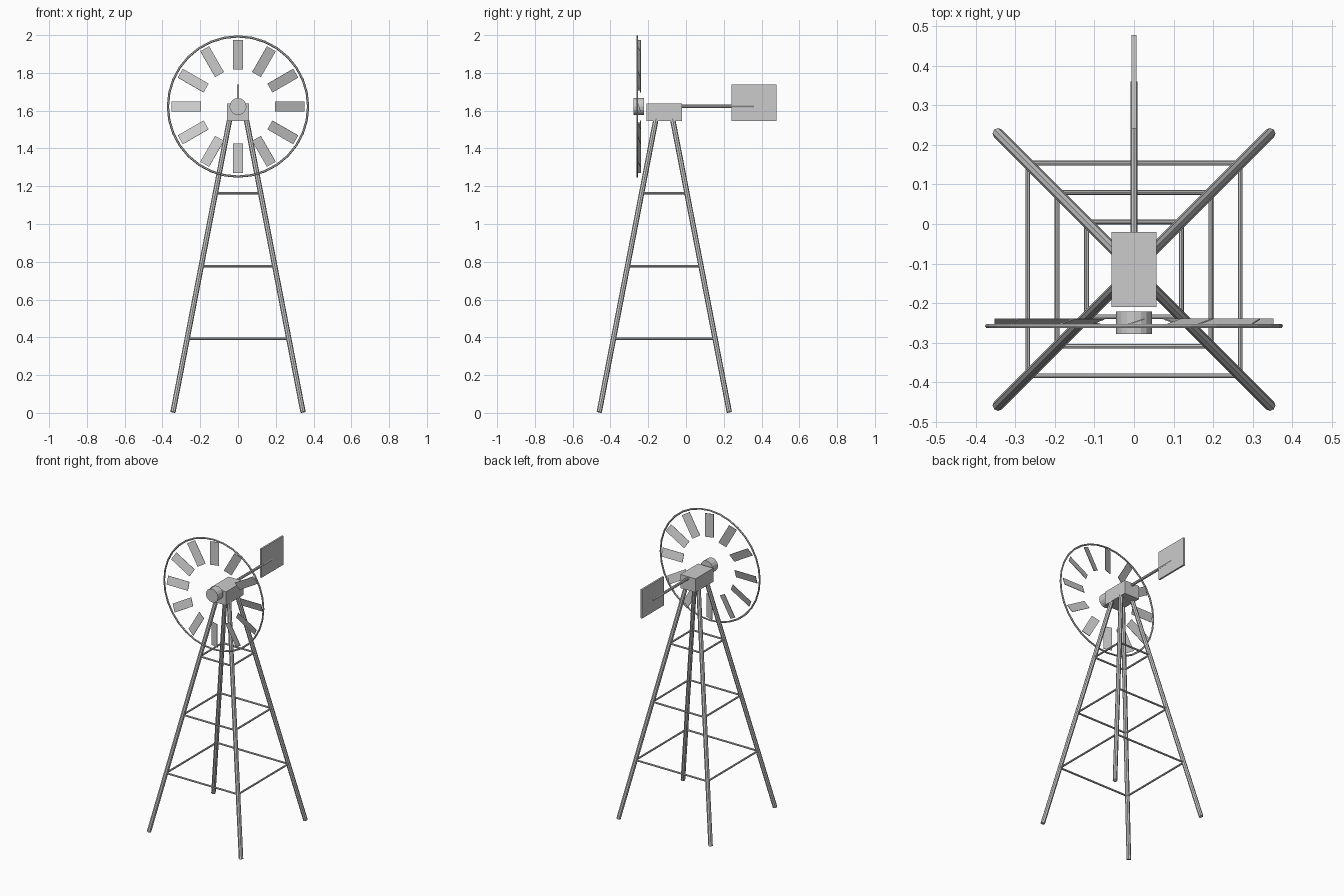
import bpy
import math
from mathutils import Vector, Matrix

default = bpy.data.objects.get("Cube")
if default:
    bpy.data.objects.remove(default)

steel = bpy.data.materials.new("galvanised grey")
steel.use_nodes = True
GREY = (0.6, 0.6, 0.6, 1)
steel.diffuse_color = GREY
steel.node_tree.nodes["Principled BSDF"].inputs["Base Color"].default_value = GREY

TOWER_Y = -0.115
WHEEL_Z = 1.622


def finish(name):
    obj = bpy.context.object
    obj.name = name
    obj.data.materials.append(steel)
    return obj


def rod(name, start, end, radius, sides):
    a, b = Vector(start), Vector(end)
    bpy.ops.mesh.primitive_cylinder_add(vertices=sides, radius=radius, depth=(b - a).length,
                                        location=(a + b) / 2)
    obj = finish(name)
    obj.rotation_euler = (b - a).to_track_quat('Z', 'Y').to_euler()
    return obj


def box(name, centre, size):
    bpy.ops.mesh.primitive_cube_add(size=1, location=centre)
    obj = finish(name)
    obj.scale = size
    return obj


def leg_point(sx, sy, z):
    spread = 0.345 - 0.1935 * z
    return (sx * spread, TOWER_Y + sy * spread, z)


# Tower: four splayed legs and three rings of braces
corners = [(1, 1), (-1, 1), (-1, -1), (1, -1)]
for i, c in enumerate(corners):
    rod("leg", leg_point(*c, 0.004), leg_point(*c, 1.56), 0.014, 8)
    for z in (0.392, 0.777, 1.163):
        rod("brace", leg_point(*c, z), leg_point(*corners[(i + 1) % 4], z), 0.006, 8)

# Gearbox, tail boom and vane
box("gearbox", (0, TOWER_Y, 1.591), (0.114, 0.19, 0.092))
rod("tail_boom", (0, -0.03, 1.624), (0, 0.36, 1.624), 0.009, 8)
box("tail_vane", (0, 0.36, 1.642), (0.012, 0.236, 0.194))

# Wheel: hub, outer ring and twelve pitched blades
rod("hub", (0, -0.278, WHEEL_Z), (0, -0.222, WHEEL_Z), 0.045, 16)
bpy.ops.mesh.primitive_torus_add(major_radius=0.371, minor_radius=0.006, major_segments=32,
                                 minor_segments=6, location=(0, -0.258, WHEEL_Z),
                                 rotation=(math.pi / 2, 0, 0))
finish("wheel_ring")
for i in range(12):
    blade = box("blade", (0, 0, 0), (1, 1, 1))
    blade.matrix_world = (Matrix.Translation((0, -0.249, WHEEL_Z))
                          @ Matrix.Rotation(math.tau * i / 12, 4, 'Y')
                          @ Matrix.Translation((0, 0, 0.274))
                          @ Matrix.Rotation(math.radians(18), 4, 'Z')
                          @ Matrix.Diagonal((0.056, 0.003, 0.158, 1)))
